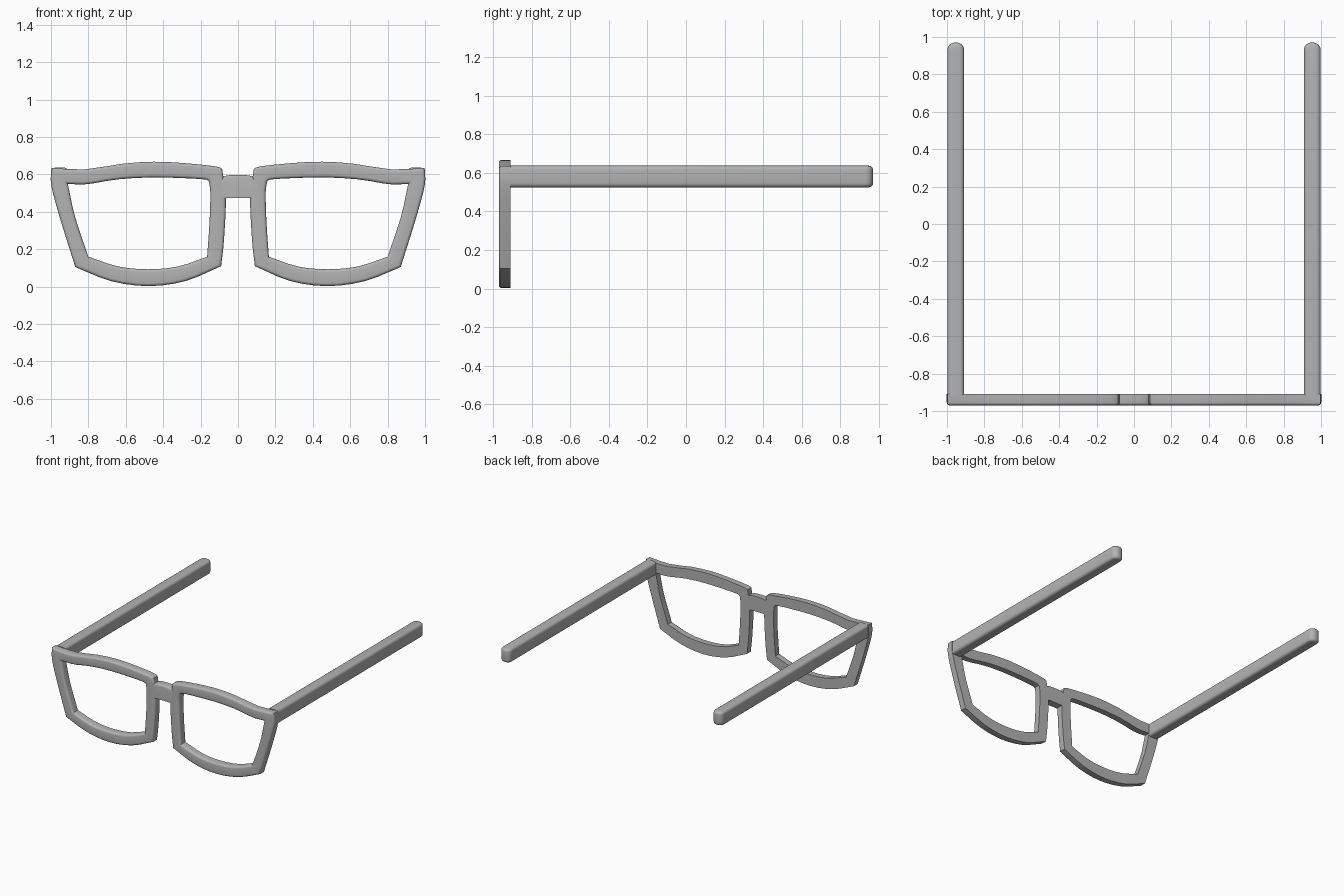
import bpy, bmesh
from mathutils import Vector

cube = bpy.data.objects.get("Cube")
if cube:
    bpy.data.objects.remove(cube, do_unlink=True)

FRONT, BACK = -0.97, -0.91

grey = bpy.data.materials.new("plain grey")
grey.use_nodes = True
grey.diffuse_color = (0.45, 0.45, 0.45, 1)
grey.node_tree.nodes["Principled BSDF"].inputs["Base Color"].default_value = grey.diffuse_color


def finish(bm, name):
    bmesh.ops.recalc_face_normals(bm, faces=bm.faces)
    mesh = bpy.data.meshes.new(name)
    bm.to_mesh(mesh)
    bm.free()
    mesh.materials.append(grey)
    ob = bpy.data.objects.new(name, mesh)
    bpy.context.collection.objects.link(ob)
    bpy.ops.object.select_all(action='DESELECT')
    ob.select_set(True)
    bpy.context.view_layer.objects.active = ob
    bpy.ops.object.shade_smooth_by_angle(angle=0.6)


def bevel(bm, edges, width, segments=4):
    bmesh.ops.bevel(bm, geom=edges, offset=width, segments=segments,
                    profile=0.5, affect='EDGES', clamp_overlap=True)


def spline(points, steps=12):
    """Smooth path through the points, without its last point."""
    p = [Vector(q) for q in points]
    p = [2 * p[0] - p[1]] + p + [2 * p[-1] - p[-2]]
    spans = len(p) - 3
    path = []
    for s in range(steps):
        u = s / steps * spans
        i = int(u)
        t = u - i
        a, b, c, d = p[i:i + 4]
        path.append(0.5 * (2 * b + (c - a) * t + (2 * a - 5 * b + 4 * c - d) * t * t
                           + (3 * b - a - 3 * c + d) * t ** 3))
    return path


def loop(sides):
    """Closed outline from sides that meet at corners."""
    out = []
    for i, side in enumerate(sides):
        out += spline(side + [sides[(i + 1) % len(sides)][0]])
    return out


# Lens rim outlines: top, outer, bottom and nose sides
OUTER = loop([
    [(0.085, 0.63), (0.12, 0.643), (0.28, 0.66), (0.45, 0.668), (0.62, 0.657), (0.82, 0.627)],
    [(0.998, 0.635), (0.998, 0.54), (0.95, 0.36)],
    [(0.87, 0.105), (0.68, 0.03), (0.48, 0.003), (0.28, 0.03)],
    [(0.09, 0.11), (0.075, 0.25), (0.065, 0.48)],
])
INNER = loop([
    [(0.155, 0.56), (0.19, 0.575), (0.45, 0.584), (0.65, 0.573), (0.81, 0.547)],
    [(0.91, 0.55), (0.87, 0.37)],
    [(0.80, 0.16), (0.64, 0.108), (0.48, 0.093), (0.32, 0.108)],
    [(0.165, 0.16), (0.152, 0.35), (0.148, 0.5)],
])


def rim(name, sign):
    bm = bmesh.new()
    rings = [[bm.verts.new((sign * p.x, y, p.y)) for p in outline]
             for outline, y in ((OUTER, FRONT), (INNER, FRONT), (INNER, BACK), (OUTER, BACK))]
    n = len(OUTER)
    for r in range(4):
        a, b = rings[r], rings[(r + 1) % 4]
        for i in range(n):
            j = (i + 1) % n
            bm.faces.new((a[i], a[j], b[j], b[i]))
    bmesh.ops.recalc_face_normals(bm, faces=bm.faces)
    # round only the front edges
    edges = [bm.edges.get((ring[i], ring[(i + 1) % n])) for ring in rings[:2] for i in range(n)]
    bevel(bm, edges, 0.016)
    finish(bm, name)


def bridge():
    bm = bmesh.new()
    outline = [(-0.09, 0.475), (0.09, 0.475)] + spline(
        [(0.09, 0.58), (0.06, 0.594), (0, 0.598), (-0.06, 0.594), (-0.09, 0.58)]) + [Vector((-0.09, 0.58))]
    face = bm.faces.new([bm.verts.new((x, BACK, z)) for x, z in outline])
    made = bmesh.ops.extrude_face_region(bm, geom=[face])["geom"]
    bmesh.ops.translate(bm, vec=(0, FRONT - BACK, 0),
                        verts=[g for g in made if isinstance(g, bmesh.types.BMVert)])
    bmesh.ops.recalc_face_normals(bm, faces=bm.faces)
    bevel(bm, [e for e in bm.edges if all(v.co.y < -0.96 and v.co.z > 0.5 for v in e.verts)], 0.016)
    finish(bm, "bridge")


def temple_arm(name, sign):
    bm = bmesh.new()
    low, high = Vector((0.908, BACK - 0.005, 0.525)), Vector((0.998, 0.97, 0.637))
    bmesh.ops.create_cube(bm, size=1)
    for v in bm.verts:
        v.co = (low + high) / 2 + v.co * (high - low)
        v.co.x *= sign
    bmesh.ops.recalc_face_normals(bm, faces=bm.faces)
    # rounded tip, then softened long edges
    bevel(bm, [e for e in bm.edges if all(v.co.y > 0.9 for v in e.verts)
               and abs(e.verts[0].co.z - e.verts[1].co.z) > 0.05], 0.04, 6)
    bevel(bm, [e for e in bm.edges if abs(e.verts[0].co.z - e.verts[1].co.z) < 0.01
               and max(v.co.y for v in e.verts) > 0.9], 0.022)
    finish(bm, name)


for side, sign in (("left", 1), ("right", -1)):
    rim(side + "_rim", sign)
    temple_arm(side + "_temple_arm", sign)
bridge()
